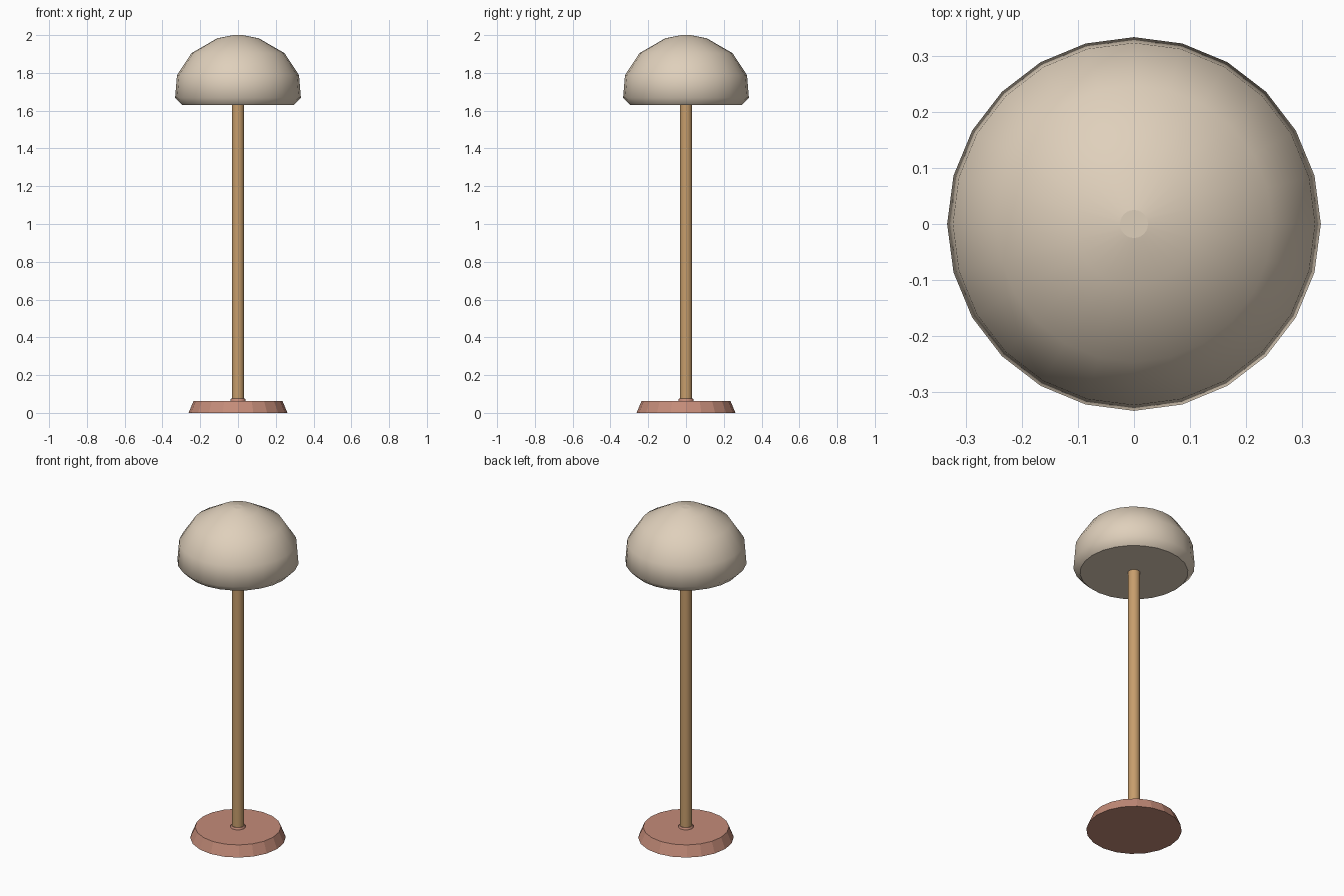
import bpy, bmesh, math

if "Cube" in bpy.data.objects:
    bpy.data.objects.remove(bpy.data.objects["Cube"], do_unlink=True)


def make_material(name, rgb):
    mat = bpy.data.materials.new(name)
    mat.use_nodes = True
    mat.diffuse_color = (*rgb, 1)
    bsdf = next(n for n in mat.node_tree.nodes if n.type == 'BSDF_PRINCIPLED')
    bsdf.inputs["Base Color"].default_value = (*rgb, 1)
    return mat


def lathe(name, profile, sides, mat, smooth):
    """Turn a (radius, z) profile, listed bottom to top, and cap both ends flat."""
    bm = bmesh.new()
    rings = []
    for r, z in profile:
        angles = [math.tau * i / sides for i in range(sides)]
        rings.append([bm.verts.new((r * math.cos(a), r * math.sin(a), z)) for a in angles])
    for low, high in zip(rings, rings[1:]):
        for i in range(sides):
            j = (i + 1) % sides
            bm.faces.new((low[i], low[j], high[j], high[i])).smooth = smooth
    for cap in (bm.faces.new(rings[0][::-1]), bm.faces.new(rings[-1])):
        for edge in cap.edges:
            edge.smooth = False
    mesh = bpy.data.meshes.new(name)
    bm.to_mesh(mesh)
    bm.free()
    mesh.materials.append(mat)
    obj = bpy.data.objects.new(name, mesh)
    bpy.context.collection.objects.link(obj)
    return obj


cream = make_material("cream shade", (0.74, 0.63, 0.50))
wood = make_material("tan wood", (0.57, 0.34, 0.15))
clay = make_material("terracotta", (0.55, 0.26, 0.19))

# Faceted foot with sloping sides
lathe("base", [(0.262, 0), (0.235, 0.064)], 20, clay, False)

# Small ring where the pole meets the foot
lathe("collar", [(0.041, 0.06), (0.041, 0.07), (0.036, 0.075)], 16, clay, True)

# Slim round pole
lathe("pole", [(0.033, 0.06), (0.033, 1.64)], 16, wood, True)

# Domed shade, closed underneath
dome = [(0.296, 1.63), (0.333, 1.668), (0.323, 1.788),
        (0.246, 1.905), (0.11, 1.983), (0.025, 2.0)]
lathe("shade", dome, 24, cream, True)
